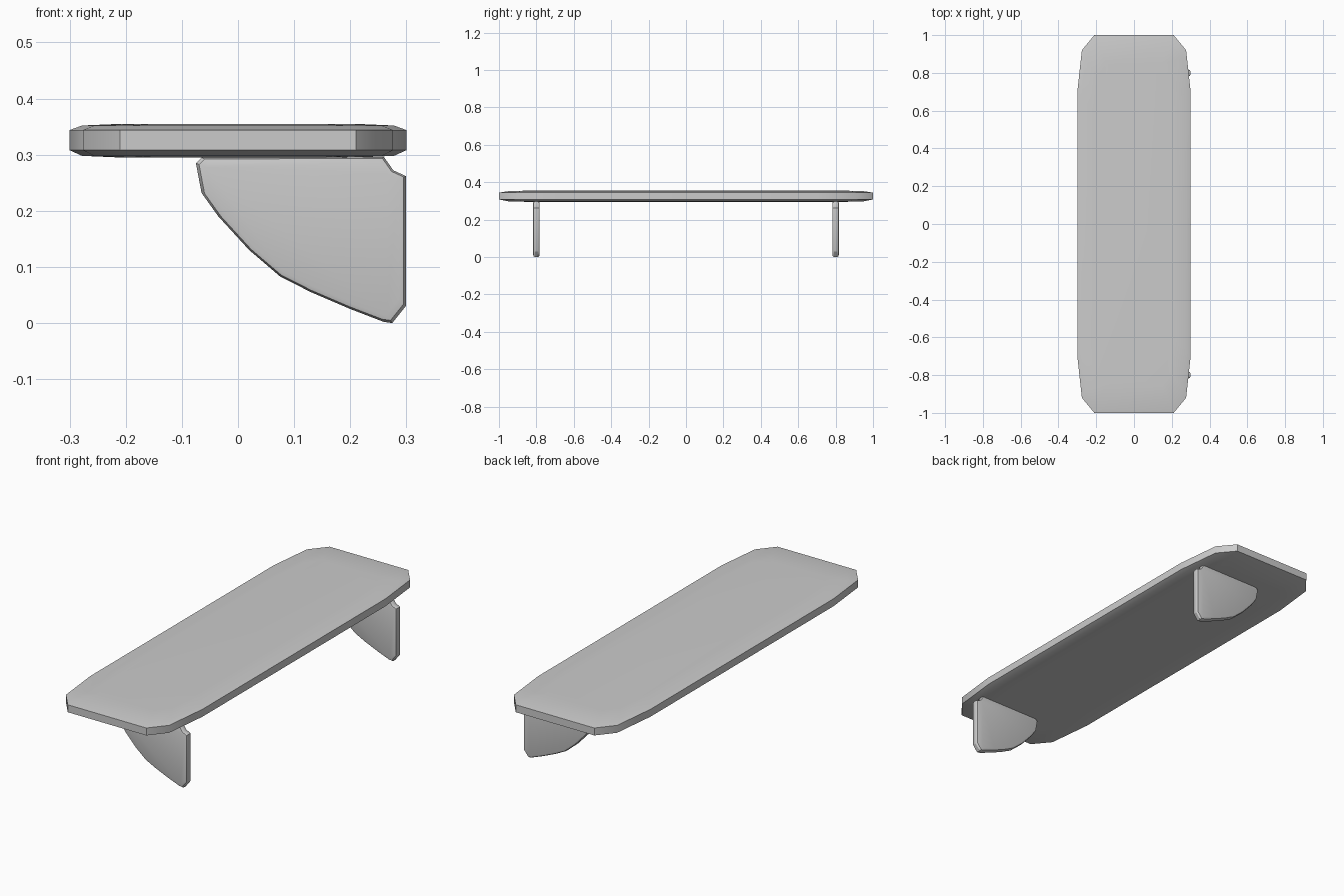
import bpy, bmesh

if "Cube" in bpy.data.objects:
    bpy.data.objects.remove(bpy.data.objects["Cube"])


def finish(name, bm, angle=0.6):
    bmesh.ops.recalc_face_normals(bm, faces=bm.faces)
    me = bpy.data.meshes.new(name)
    bm.to_mesh(me)
    bm.free()
    ob = bpy.data.objects.new(name, me)
    bpy.context.collection.objects.link(ob)
    bpy.ops.object.select_all(action='DESELECT')
    ob.select_set(True)
    bpy.context.view_layer.objects.active = ob
    bpy.ops.object.shade_smooth_by_angle(angle=angle)
    return ob


def loft(bm, rings):
    # stack closed rings into a capped solid
    vr = [[bm.verts.new(p) for p in r] for r in rings]
    n = len(vr[0])
    for a, b in zip(vr, vr[1:]):
        for i in range(n):
            j = (i + 1) % n
            bm.faces.new((a[i], a[j], b[j], b[i]))
    bm.faces.new(vr[0])
    bm.faces.new(vr[-1])


# Board: chamfered outline with softly rounded edges
quarter = [(0.30, 0.70), (0.276, 0.92), (0.21, 1.0)]
outline = (quarter + [(-x, y) for x, y in reversed(quarter)]
           + [(-x, -y) for x, y in quarter] + [(x, -y) for x, y in reversed(quarter)])
levels = [(0.09, 0.15, 0.295), (0.022, 0.05, 0.298), (0, 0, 0.308),
          (0, 0, 0.344), (0.022, 0.05, 0.352), (0.09, 0.15, 0.355)]
bm = bmesh.new()
loft(bm, [[(x * (1 - dx / 0.3), y * (1 - dy), z) for x, y in outline]
          for dx, dy, z in levels])
finish("shelf_board", bm)

# Brackets: quarter-round plates under the back edge
profile = [(-0.065, 0.295), (-0.075, 0.285), (-0.065, 0.232), (-0.035, 0.19),
           (0.02, 0.13), (0.075, 0.083), (0.13, 0.055), (0.2, 0.025),
           (0.26, 0.002), (0.275, 0.0), (0.299, 0.03), (0.299, 0.262),
           (0.277, 0.272), (0.26, 0.296)]
cx, cz = 0.15, 0.19
for side, yc in (("front", -0.8), ("back", 0.8)):
    bm = bmesh.new()
    loft(bm, [[(cx + (x - cx) * s, yc + dy, cz + (z - cz) * s) for x, z in profile]
              for s, dy in ((0.92, -0.018), (0.975, -0.0155), (1, -0.008),
                            (1, 0.008), (0.975, 0.0155), (0.92, 0.018))])
    finish(side + "_bracket", bm)
